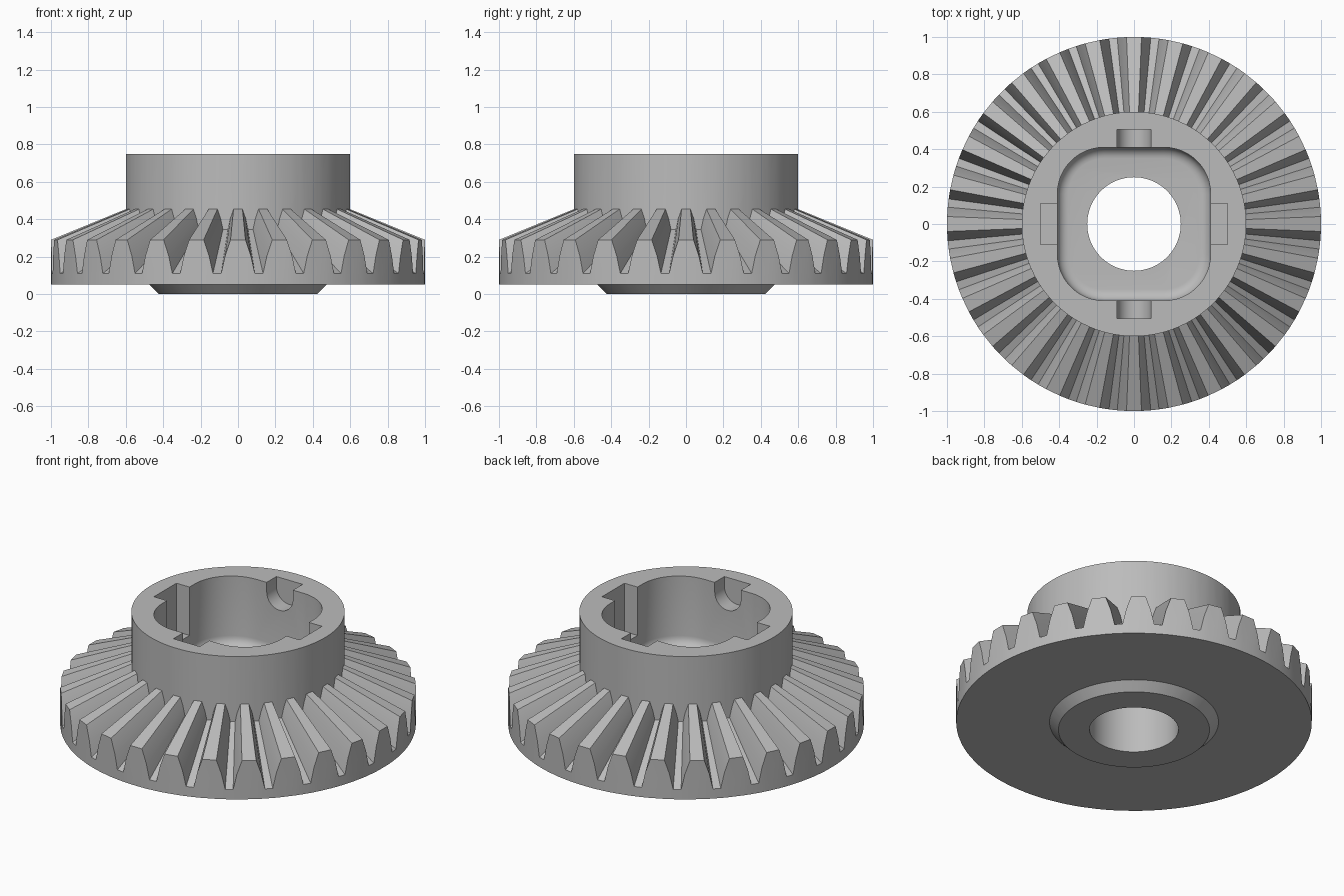
import bpy
import bmesh
from math import sin, cos, pi, radians

cube = bpy.data.objects.get("Cube")
if cube:
    bpy.data.objects.remove(cube)

steel = bpy.data.materials.new("plain grey")
steel.use_nodes = True
GREY = (0.5, 0.5, 0.5, 1)
steel.diffuse_color = GREY
steel.node_tree.nodes["Principled BSDF"].inputs["Base Color"].default_value = GREY


def loft(name, rings):
    """Skin closed rings of equal length and cap both ends."""
    bm = bmesh.new()
    loops = [[bm.verts.new(p) for p in ring] for ring in rings]
    n = len(loops[0])
    for a, b in zip(loops, loops[1:]):
        for i in range(n):
            j = (i + 1) % n
            bm.faces.new((a[i], a[j], b[j], b[i]))
    bm.faces.new(list(reversed(loops[0])))
    bm.faces.new(loops[-1])
    bmesh.ops.recalc_face_normals(bm, faces=bm.faces)
    mesh = bpy.data.meshes.new(name)
    bm.to_mesh(mesh)
    bm.free()
    mesh.materials.append(steel)
    obj = bpy.data.objects.new(name, mesh)
    bpy.context.collection.objects.link(obj)
    return obj


def circle(radius, z, angles):
    return [(radius * cos(a), radius * sin(a), z) for a in angles]


def rounded_square(half, corner, z, steps=12):
    pts = []
    for q in range(4):
        cx = (half - corner) * (1 if q in (0, 3) else -1)
        cy = (half - corner) * (1 if q < 2 else -1)
        for s in range(steps + 1):
            a = (q + s / steps) * pi / 2
            pts.append((cx + corner * cos(a), cy + corner * sin(a), z))
    return pts


# Gear body: teeth taper toward a common apex on the axis
TEETH, APEX, HUB, TOP = 28, 0.70, 0.60, 0.75
ROOT, MID, TIP = 0.11, 0.205, 0.29
flank = [(-0.09, ROOT), (-0.069, MID), (-0.04, TIP),
         (0.04, TIP), (0.069, MID), (0.09, ROOT)]
angles, heights = [], []
for t in range(TEETH):
    for offset, z in flank:
        angles.append(2 * pi * t / TEETH + offset)
        heights.append(z)
outer_teeth = [(cos(a), sin(a), z) for a, z in zip(angles, heights)]
inner_teeth = [(HUB * x, HUB * y, APEX - HUB * (APEX - z)) for x, y, z in outer_teeth]

gear = loft("bevel_gear", [
    circle(0.425, 0, angles),
    circle(0.475, 0.05, angles),
    circle(1, 0.05, angles),
    outer_teeth,
    inner_teeth,
    circle(HUB, TOP, angles),
])

# Square socket with a filleted floor
HALF, CORNER, FLOOR, FILLET = 0.41, 0.25, 0.32, 0.06
socket_rings = []
for s in range(7):
    a = s / 6 * pi / 2
    inset = FILLET * (1 - sin(a))
    socket_rings.append(rounded_square(HALF - inset, CORNER - inset,
                                       FLOOR + FILLET * (1 - cos(a))))
socket_rings.append(rounded_square(HALF, CORNER, 1))
socket = loft("socket_cutter", socket_rings)

# Shaft bore
turn = [2 * pi * i / 96 for i in range(96)]
bore = loft("bore_cutter", [circle(0.25, z, turn) for z in (-0.2, 0.6)])

# Round-bottomed notches, front and back
R = 0.09
arch = [(R, 1)] + [(R * cos(a), 0.69 - R * sin(a))
                   for a in (pi * i / 16 for i in range(17))] + [(-R, 1)]
round_notch = loft("round_notch_cutter", [[(x, y, z) for x, z in arch] for y in (-0.505, 0.505)])

# Square notches, left and right
W, BED = 0.11, 0.45
slot = [(-W, BED), (W, BED), (W, 1), (-W, 1)]
square_notch = loft("square_notch_cutter", [[(x, y, z) for y, z in slot] for x in (-0.5, 0.5)])

# Cut the openings
bpy.ops.object.select_all(action="DESELECT")
gear.select_set(True)
bpy.context.view_layer.objects.active = gear
for cutter in (socket, bore, round_notch, square_notch):
    cutter.hide_render = True
    cut = gear.modifiers.new(cutter.name, "BOOLEAN")
    cut.operation = "DIFFERENCE"
    cut.solver = "EXACT"
    cut.object = cutter
    bpy.ops.object.modifier_apply(modifier=cut.name)
    bpy.data.objects.remove(cutter)

bpy.ops.object.shade_smooth_by_angle(angle=radians(25))
